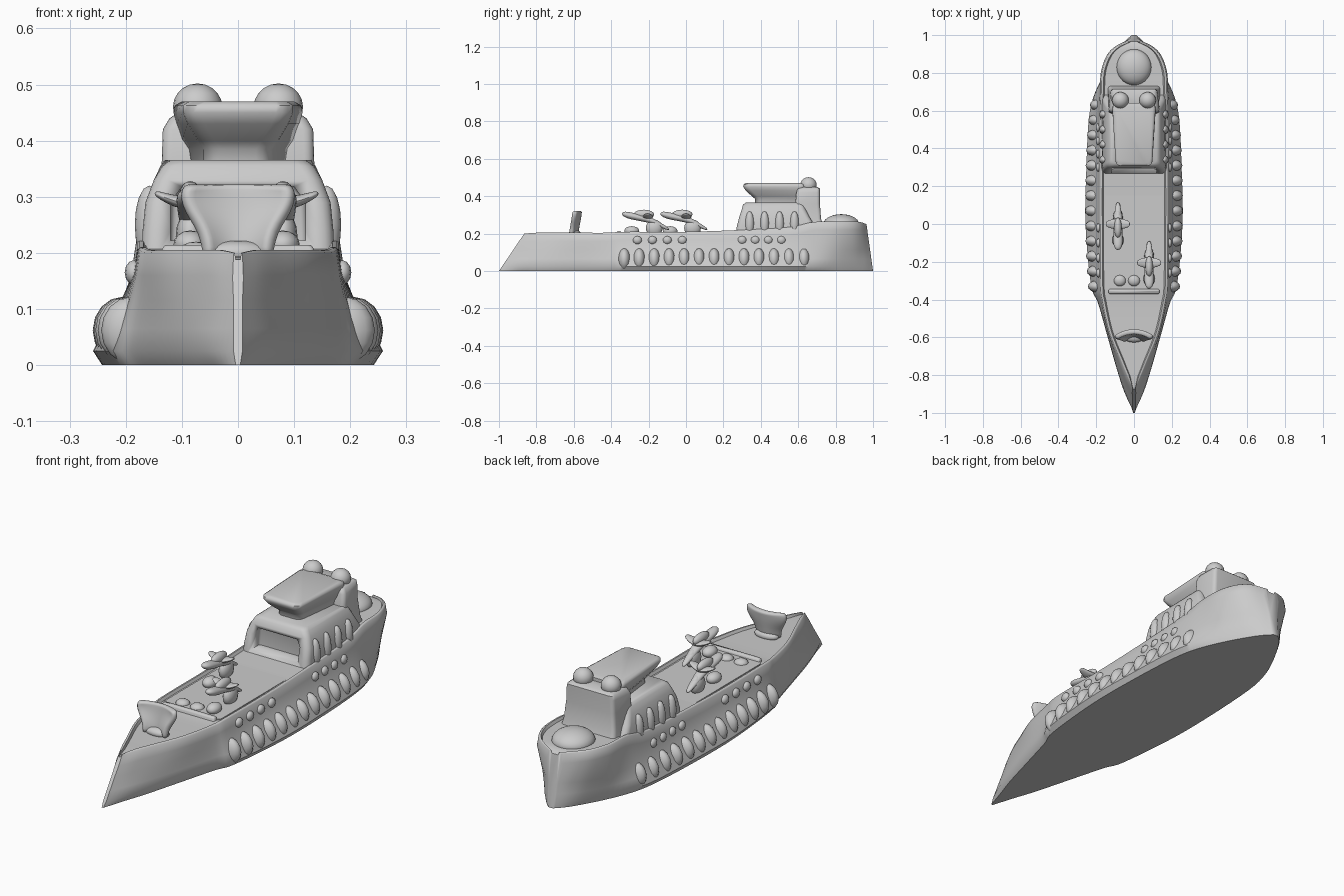
import bpy, bmesh, math
from mathutils import Vector

if "Cube" in bpy.data.objects:
    bpy.data.objects.remove(bpy.data.objects["Cube"])


def finish(name, bm, angle=40, subsurf=0):
    bmesh.ops.recalc_face_normals(bm, faces=bm.faces)
    me = bpy.data.meshes.new(name)
    bm.to_mesh(me)
    bm.free()
    ob = bpy.data.objects.new(name, me)
    bpy.context.collection.objects.link(ob)
    if subsurf:
        ob.modifiers.new("smooth", 'SUBSURF').levels = subsurf
        ob.modifiers["smooth"].render_levels = subsurf
    bpy.ops.object.select_all(action='DESELECT')
    ob.select_set(True)
    bpy.context.view_layer.objects.active = ob
    bpy.ops.object.shade_smooth_by_angle(angle=math.radians(angle))
    return ob


def loft(name, rings, angle=40, subsurf=0):
    bm = bmesh.new()
    vs = [[bm.verts.new(p) for p in r] for r in rings]
    n = len(vs[0])
    for a, b in zip(vs, vs[1:]):
        for i in range(n):
            j = (i + 1) % n
            bm.faces.new((a[i], a[j], b[j], b[i]))
    bm.faces.new(vs[0])
    bm.faces.new(vs[-1])
    return finish(name, bm, angle, subsurf)


def ball(name, loc, scale, seg=20):
    bm = bmesh.new()
    bmesh.ops.create_uvsphere(bm, u_segments=seg, v_segments=seg // 2, radius=1)
    for v in bm.verts:
        v.co = Vector((v.co.x * scale[0] + loc[0], v.co.y * scale[1] + loc[1],
                       v.co.z * scale[2] + loc[2]))
    return finish(name, bm, 80)


def block(name, levels, r=0.02, angle=50):
    """Stack of rounded rectangles: z, front y, back y, front half width, back half width."""
    rings = []
    for z, y0, y1, wf, wb in levels:
        ring = []
        corners = [(wb, y1, 0), (-wb, y1, 90), (-wf, y0, 180), (wf, y0, 270)]
        for x, y, a0 in corners:
            cx, cy = x - math.copysign(r, x), y + (-r if y == y1 else r)
            for k in range(5):
                a = math.radians(a0 + k * 22.5)
                ring.append((cx + r * math.cos(a), cy + r * math.sin(a), z))
        rings.append(ring)
    return loft(name, rings, angle)


def spline(rows, t):
    """Smooth value through rows at parameter t."""
    i = min(int(t), len(rows) - 2)
    f = t - i
    p = [rows[max(0, min(len(rows) - 1, i + k))] for k in (-1, 0, 1, 2)]
    return [0.5 * (2 * b + (c - a) * f + (2 * a - 5 * b + 4 * c - d) * f * f
                   + (3 * b - a - 3 * c + d) * f ** 3) for a, b, c, d in zip(*p)]


# Hull: y, half widths at keel / waterline / mid / deck, deck height
stations = [
    (-1.0, .004, .008, .008, .008, .20), (-.9, .035, .052, .045, .04, .205),
    (-.78, .075, .09, .085, .075, .205), (-.6, .125, .14, .135, .13, .205),
    (-.42, .175, .19, .175, .165, .205), (-.32, .21, .228, .197, .178, .21),
    (0, .24, .257, .208, .18, .21), (.3, .238, .252, .205, .18, .22),
    (.55, .222, .24, .2, .18, .235), (.68, .195, .212, .187, .175, .262),
    (.8, .145, .155, .165, .17, .265), (.9, .09, .1, .118, .142, .265),
    (.96, .05, .058, .066, .098, .262), (1.0, .012, .016, .02, .03, .25)]
rings = []
for s in range((len(stations) - 1) * 5 + 1):
    y, wb, wl, wm, wt, zt = spline(stations, s / 5)
    wt = max(wt, .006)
    lip = min(.012, wt * .3)
    prof = [(wb, 0), (wl, .025), ((wl * .6 + wm * .4), .065), (wm, .115),
            (wt + min(.006, wt * .2), zt - .045), (wt, zt - .004), (wt - lip * .4, zt),
            (wt - lip, zt), (wt - lip * 1.6, zt - .012)]
    rake = .135 * max(0, (-.4 - y) / .6) ** 1.5 - .035 * max(0, (y - .8) / .2)
    half = [(w, y + rake * z / zt, z) for w, z in prof]
    rings.append(half + [(-x, yy, z) for x, yy, z in reversed(half)])
loft("hull", rings, 50)

# Side blisters and porthole bumps on both flanks
for side in (-1, 1):
    for k in range(13):
        y = -.33 + k * .08
        w = .205 - .022 * abs((y - .1) / .5) ** 2.5
        ball("hull_blister", (side * w, y, .062), (.054, .033, .06), 16)
    for y in (-.26, -.18, -.1, -.02, .3, .37, .44, .51):
        ball("porthole", (side * .186, y, .165), (.016, .024, .022), 12)
    for k in range(4):
        ball("cabin_buttress", (side * .158, .34 + k * .08, .25), (.026, .025, .07), 16)

# Superstructure with a recessed front
cabin = block("cabin", [(.19, .265, .70, .172, .172), (.24, .272, .69, .17, .17),
                        (.29, .285, .66, .165, .162), (.33, .298, .64, .15, .15),
                        (.355, .305, .63, .135, .138), (.366, .32, .62, .12, .13)], .025)
cutter = block("recess_cutter", [(.222, .2, .33, .12, .12), (.29, .2, .33, .12, .12),
                                 (.318, .2, .325, .10, .10)], .01)
cutter.hide_render = True
cutter.hide_viewport = True
cut = cabin.modifiers.new("recess", 'BOOLEAN')
cut.object = cutter
cut.operation = 'DIFFERENCE'
block("bridge_platform", [(.35, .37, .64, .062, .085), (.385, .37, .64, .062, .09),
                          (.40, .352, .64, .072, .10), (.43, .32, .64, .09, .11),
                          (.45, .306, .64, .098, .115), (.463, .307, .64, .098, .112),
                          (.47, .32, .62, .088, .10)], .03, 60)
block("rear_tower", [(.24, .58, .735, .14, .14), (.28, .58, .722, .136, .134),
                     (.36, .585, .716, .136, .126), (.42, .59, .716, .134, .124),
                     (.44, .597, .716, .122, .12), (.448, .61, .706, .11, .108)], .018)
for x in (-.072, .072):
    ball("tower_dome", (x, .655, .46), (.044, .044, .042))

# Stern dome
ball("stern_dome", (0, .83, .252), (.092, .095, .052), 28)

# Curved bow shield
bm = bmesh.new()
levels = [(.19, .058, -.59), (.225, .062, -.585), (.25, .074, -.58), (.275, .092, -.575),
          (.295, .1, -.572), (.312, .1, -.57), (.322, .09, -.568)]
grid = [[bm.verts.new((w * u / 6, y - .032 * (u / 6) ** 2, z)) for u in range(-6, 7)]
        for z, w, y in levels]
for a, b in zip(grid, grid[1:]):
    for i in range(12):
        bm.faces.new((a[i], a[i + 1], b[i + 1], b[i]))
shield = finish("bow_shield", bm, 50)
sol = shield.modifiers.new("thickness", 'SOLIDIFY')
sol.thickness = .026
sol.offset = 0
sub = shield.modifiers.new("round", 'SUBSURF')
sub.levels = sub.render_levels = 1
ball("shield_foot", (0, -.595, .2), (.06, .032, .022))

# Deck aircraft: tilted fuselage, upswept wings and a stand
def aircraft(cx, cy):
    path = [(-.128, .306, .006), (-.115, .304, .022), (-.08, .295, .027), (-.03, .285, .024),
            (.03, .272, .024), (.07, .25, .018), (.11, .23, .014), (.125, .222, .005)]
    loft("aircraft_body", [[(cx + r * math.cos(a * math.pi / 6), cy + y,
                             z + r * .75 * math.sin(a * math.pi / 6)) for a in range(12)]
                           for y, z, r in path], 70, 1)
    wing = [(-.064, .306, .008), (-.055, .303, .019), (-.03, .292, .026), (0, .288, .034),
            (.03, .292, .026), (.055, .303, .019), (.064, .306, .008)]
    loft("aircraft_wing", [[(cx + x, cy + .01 + c * math.cos(a * math.pi / 5),
                             z + c * .42 * math.sin(a * math.pi / 5)) for a in range(10)]
                           for x, z, c in wing], 70, 1)
    ball("aircraft_canopy", (cx, cy - .01, .303), (.02, .055, .025), 16)
    ball("aircraft_stand", (cx, cy + .045, .23), (.026, .045, .045), 16)
    ball("aircraft_front_strut", (cx, cy - .075, .215), (.03, .04, .025), 16)


aircraft(-.085, -.01)
aircraft(.08, -.215)

# Deck step and small fittings
block("deck_step", [(.18, -.37, -.345, .135, .135), (.208, -.37, -.345, .135, .135),
                    (.214, -.365, -.35, .13, .13)], .008)
for x, y in ((-.075, -.3), (0, -.3)):
    ball("deck_fitting", (x, y, .2), (.032, .03, .02), 16)
block("flight_deck", [(.185, -.35, .3, .15, .15), (.202, -.35, .3, .15, .15)], .02)
